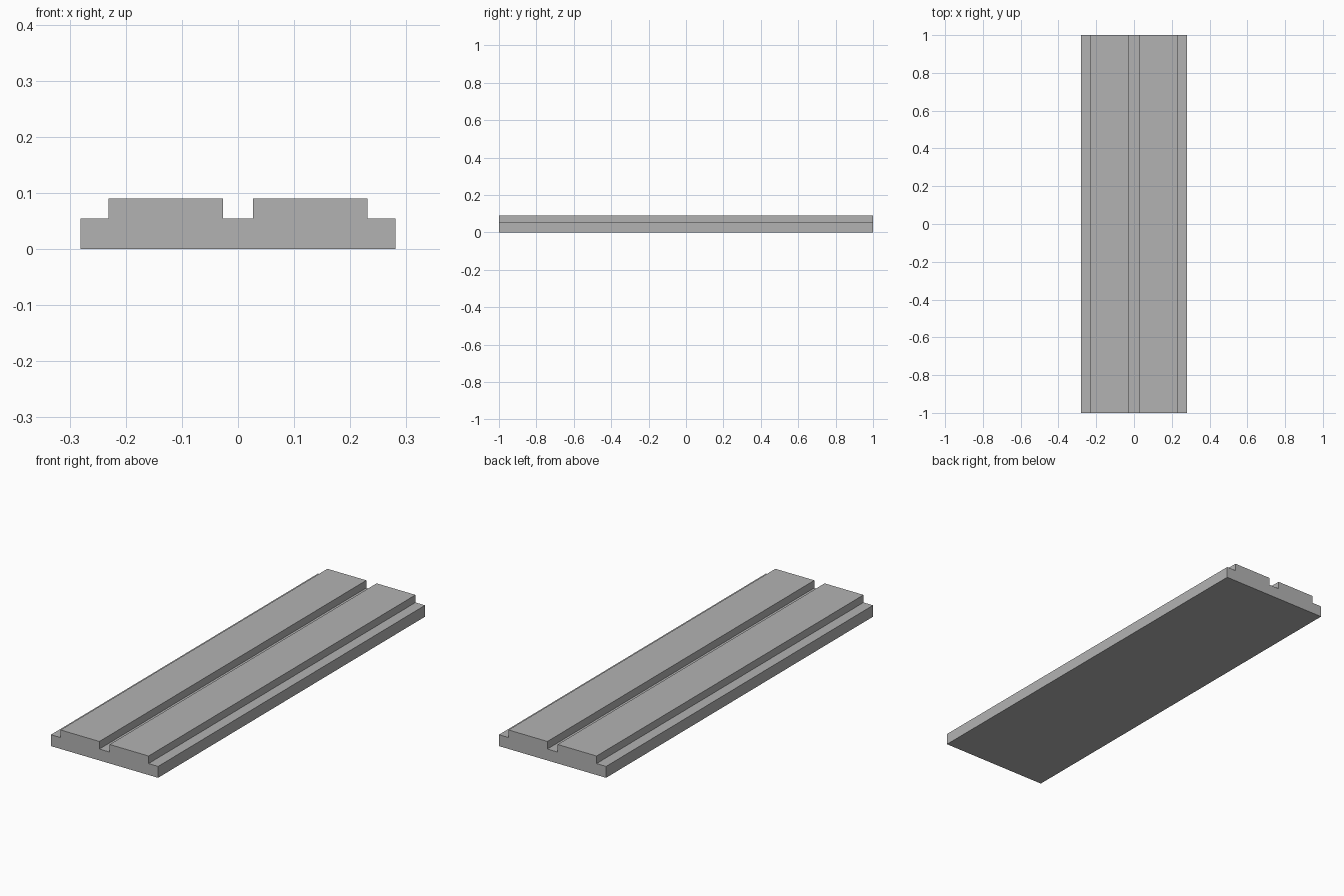
import bpy
import bmesh

default = bpy.data.objects.get("Cube")
if default:
    bpy.data.objects.remove(default, do_unlink=True)

# Plain grey material
GREY = (0.45, 0.45, 0.45, 1.0)
mat = bpy.data.materials.new("plain_grey")
mat.use_nodes = True
mat.diffuse_color = GREY
mat.node_tree.nodes["Principled BSDF"].inputs["Base Color"].default_value = GREY

LENGTH = 2.0
SIDE, RIDGE_OUT, RIDGE_IN = 0.281, 0.231, 0.027
STEP, TOP = 0.054, 0.09

# Right half of the stepped cross-section, mirrored for the left half
half = [(SIDE, 0), (SIDE, STEP), (RIDGE_OUT, STEP),
        (RIDGE_OUT, TOP), (RIDGE_IN, TOP), (RIDGE_IN, STEP)]
profile = half + [(-x, z) for x, z in reversed(half)]

# Grooved plank: the cross-section extruded along its length
bm = bmesh.new()
end = bm.faces.new([bm.verts.new((x, -LENGTH / 2, z)) for x, z in profile])
ext = bmesh.ops.extrude_face_region(bm, geom=[end], use_keep_orig=True)
moved = [g for g in ext["geom"] if isinstance(g, bmesh.types.BMVert)]
bmesh.ops.translate(bm, verts=moved, vec=(0, LENGTH, 0))
bmesh.ops.recalc_face_normals(bm, faces=bm.faces)

mesh = bpy.data.meshes.new("grooved_plank")
bm.to_mesh(mesh)
bm.free()
mesh.materials.append(mat)
plank = bpy.data.objects.new("grooved_plank", mesh)
bpy.context.collection.objects.link(plank)
